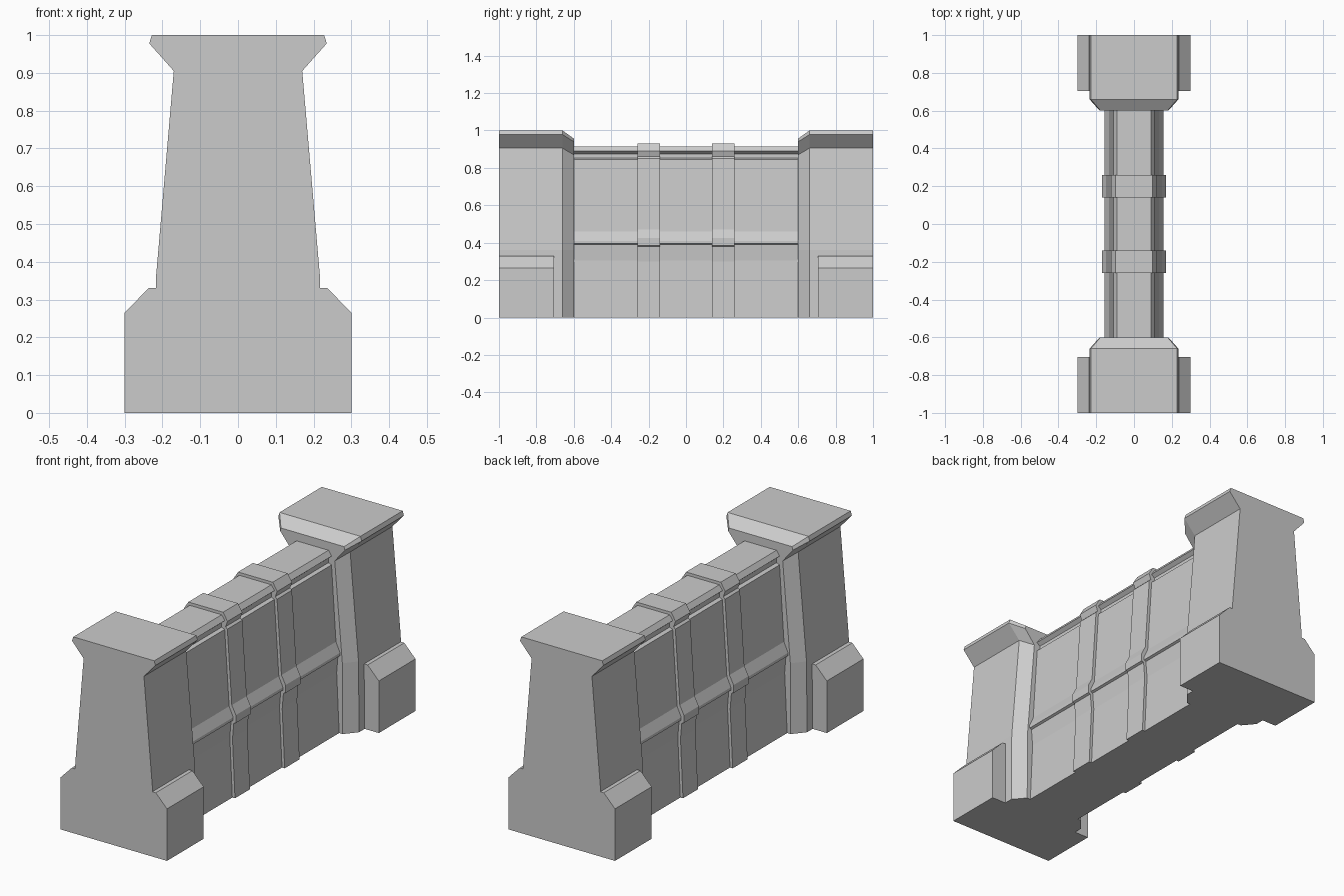
import bpy, bmesh

if "Cube" in bpy.data.objects:
    bpy.data.objects.remove(bpy.data.objects["Cube"])


def loft(name, sections):
    """Join mirrored half profiles [(x, z) bottom to top], each placed at its y."""
    bm = bmesh.new()
    rings = []
    for y, half in sections:
        full = half + [(-x, z) for x, z in reversed(half)]
        rings.append([bm.verts.new((x, y, z)) for x, z in full])
    n = len(rings[0])
    for a, b in zip(rings, rings[1:]):
        for i in range(n):
            j = (i + 1) % n
            bm.faces.new((a[i], a[j], b[j], b[i]))
    bm.faces.new(rings[0])
    bm.faces.new(rings[-1])
    bmesh.ops.recalc_face_normals(bm, faces=bm.faces)
    mesh = bpy.data.meshes.new(name)
    bm.to_mesh(mesh)
    bm.free()
    obj = bpy.data.objects.new(name, mesh)
    bpy.context.collection.objects.link(obj)
    return obj


# Half profiles of the pillar, its bevelled inner end, and its foot
pillar = [(0.22, 0), (0.217, 0.36), (0.17, 0.905), (0.235, 0.978), (0.228, 1.0)]
pillar_inner = [(0.17, 0), (0.168, 0.36), (0.125, 0.87), (0.182, 0.94), (0.178, 0.957)]
foot = [(0.30, 0), (0.30, 0.265), (0.237, 0.33)]

# Wall: battered base, mid ledge, leaning upper panel, top groove and coping
wall = [(0.15, 0), (0.136, 0.305), (0.143, 0.39), (0.155, 0.395), (0.155, 0.41),
        (0.132, 0.46), (0.107, 0.845), (0.09, 0.852), (0.09, 0.875),
        (0.108, 0.89), (0.09, 0.915)]

# Straps follow the wall section, slightly proud of it and without the groove
strap = [(0.165, 0), (0.151, 0.30), (0.158, 0.38), (0.17, 0.385), (0.17, 0.425),
         (0.147, 0.47), (0.122, 0.85), (0.112, 0.86), (0.123, 0.89), (0.098, 0.93)]

loft("wall", [(-0.61, wall), (0.61, wall)])

for side, label in ((-1, "front"), (1, "back")):
    loft(label + "_pillar", [(side, pillar), (side * 0.66, pillar),
                             (side * 0.6, pillar_inner)])
    loft(label + "_foot", [(side, foot), (side * 0.705, foot)])
    loft(label + "_strap", [(side * 0.14, strap), (side * 0.26, strap)])
